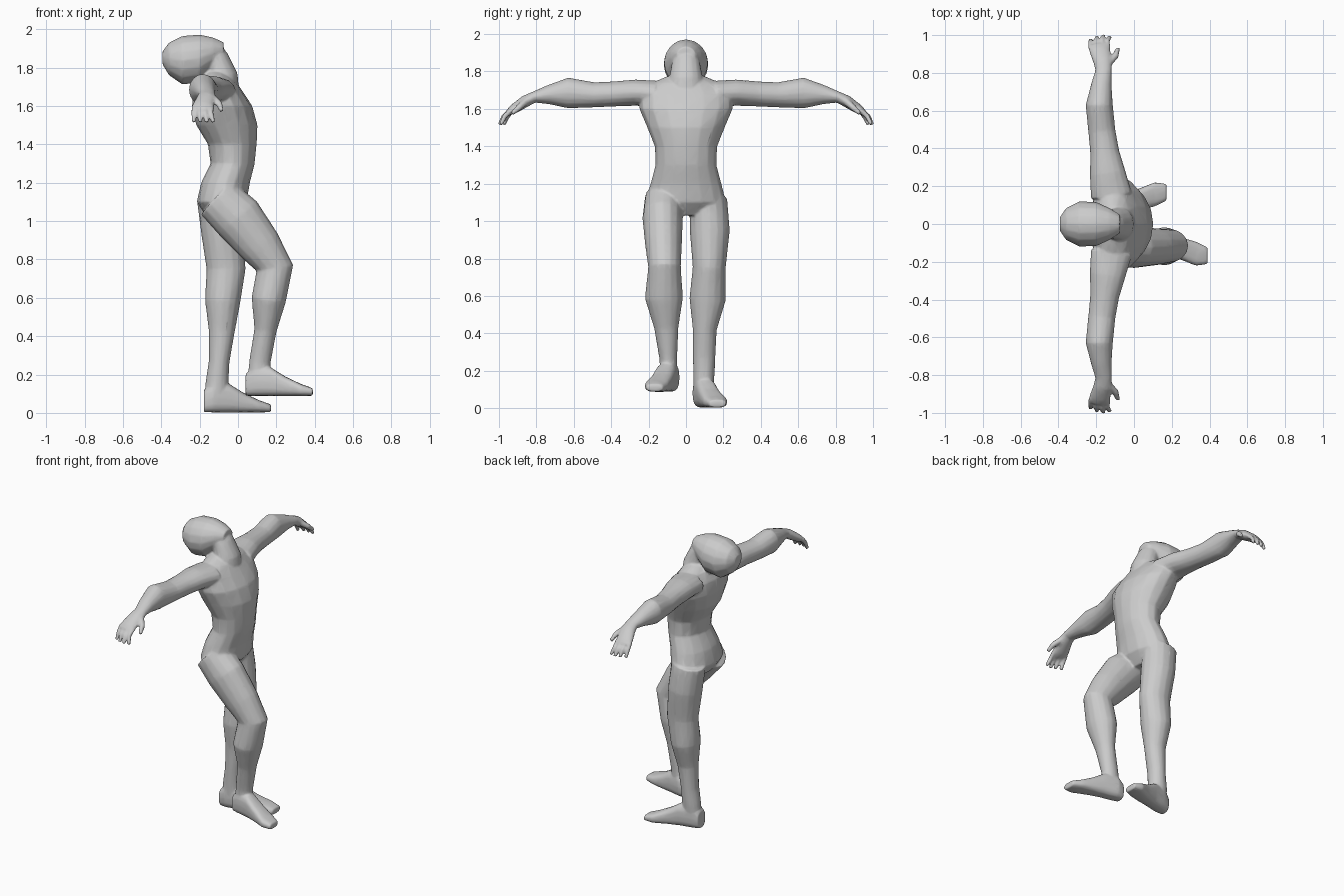
import bpy, bmesh, math
from mathutils import Vector

X, Y, Z = Vector((1, 0, 0)), Vector((0, 1, 0)), Vector((0, 0, 1))
bm = bmesh.new()


def power(v, p):
    return math.copysign(abs(v) ** p, v)


def loft(rings, u, axis=None, n=16, p=1.0):
    """Rings are (x, y, z, half size along u, half size across u)."""
    pts = [Vector(r[:3]) for r in rings]
    loops = []
    for i, r in enumerate(rings):
        t = axis or (pts[min(i + 1, len(pts) - 1)] - pts[max(i - 1, 0)]).normalized()
        a = (u - t * u.dot(t)).normalized()
        b = t.cross(a)
        loop = []
        for k in range(n):
            w = 2 * math.pi * k / n
            loop.append(bm.verts.new(pts[i] + a * r[3] * power(math.cos(w), p)
                                     + b * r[4] * power(math.sin(w), p)))
        loops.append(loop)
    faces = [bm.faces.new(loops[0][::-1]), bm.faces.new(loops[-1])]
    for lo, hi in zip(loops, loops[1:]):
        for k in range(n):
            m = (k + 1) % n
            faces.append(bm.faces.new((lo[k], lo[m], hi[m], hi[k])))
    bmesh.ops.recalc_face_normals(bm, faces=faces)


def flip(rings, dx=0, dz=0):
    return [(x + dx, -y, z + dz, a, b) for x, y, z, a, b in rings]


# Torso, from crotch to shoulders
loft([(-.09, 0, 1.03, .13, .08), (-.085, 0, 1.10, .215, .13), (-.065, 0, 1.20, .19, .127),
      (-.028, 0, 1.30, .163, .115), (-.03, 0, 1.40, .167, .127), (-.058, 0, 1.50, .207, .16),
      (-.083, 0, 1.60, .25, .157), (-.105, 0, 1.68, .25, .127), (-.11, 0, 1.74, .18, .09),
      (-.115, 0, 1.775, .10, .05)], Y, axis=Z)

# Neck and head, thrown back
loft([(-.09, 0, 1.66, .11, .10), (-.08, 0, 1.76, .09, .078),
      (-.115, 0, 1.85, .075, .065), (-.14, 0, 1.90, .05, .05)], Y)
loft([(-.393, 0, 1.85, .035, .035), (-.36, 0, 1.845, .085, .085), (-.29, 0, 1.838, .12, .127),
      (-.20, 0, 1.848, .117, .124), (-.13, 0, 1.875, .085, .082),
      (-.075, 0, 1.89, .05, .042)], Y, axis=X)

# Arms and hands, the same on both sides
arm = [(-.12, .15, 1.68, .11, .07), (-.14, .27, 1.687, .095, .07), (-.155, .38, 1.68, .077, .067),
       (-.17, .49, 1.675, .072, .067), (-.184, .63, 1.685, .072, .082),
       (-.172, .74, 1.675, .054, .05), (-.16, .82, 1.662, .042, .028)]
palm = [(-.16, .80, 1.67, .041, .028), (-.165, .86, 1.64, .05, .032),
        (-.182, .92, 1.60, .056, .026), (-.186, .95, 1.58, .05, .017)]
digits = [[(-.135, .85, 1.645, .02, .02), (-.098, .89, 1.61, .018, .018),
           (-.085, .93, 1.575, .012, .012)]]
for i, reach in enumerate((-.015, 0, .006, 0)):
    x = -.228 + .03 * i
    digits.append([(x, .925, 1.598, .014, .014), (x - .003, .968 + reach, 1.562, .014, .014),
                   (x - .002 + .004 * i, .991 + reach, 1.515, .011, .011)])
for part in [arm, palm] + digits:
    n = 16 if part in (arm, palm) else 8
    loft(part, X, n=n)
    loft(flip(part), X, n=n)

# Standing leg
loft([(-.105, .12, 1.12, .10, .11), (-.085, .127, .95, .107, .108), (-.062, .124, .75, .088, .102),
      (-.08, .115, .58, .097, .092), (-.085, .10, .42, .064, .067), (-.098, .097, .27, .06, .054),
      (-.11, .095, .15, .056, .06), (-.115, .09, .05, .05, .055)], Y)

# Stepping leg, bent at the knee
loft([(-.11, -.115, 1.12, .105, .12), (0, -.125, 1.015, .108, .132), (.115, -.12, .87, .098, .113),
      (.192, -.115, .755, .087, .097), (.16, -.118, .59, .102, .09), (.143, -.105, .43, .065, .058),
      (.115, -.095, .27, .048, .056), (.105, -.09, .16, .045, .056)], Y)

# Feet
foot = [(-.178, .085, .062, .042, .058), (-.13, .09, .08, .056, .078), (-.05, .108, .078, .056, .076),
        (.03, .13, .053, .059, .051), (.11, .157, .034, .064, .032), (.172, .168, .024, .045, .02)]
loft(foot, Y, axis=X, p=.7)
loft(flip(foot, .218, .085), Y, axis=X, p=.7)

# Fuse the parts into one continuous skin
mesh = bpy.data.meshes.new("body")
bm.to_mesh(mesh)
bm.free()
body = bpy.data.objects.new("body", mesh)
bpy.context.collection.objects.link(body)
fuse = body.modifiers.new("fuse", 'REMESH')
fuse.mode = 'VOXEL'
fuse.voxel_size = .007
fuse.use_smooth_shade = True
relax = body.modifiers.new("relax", 'SMOOTH')
relax.factor = .5
relax.iterations = 5
thin = body.modifiers.new("thin", 'DECIMATE')
thin.ratio = .12
